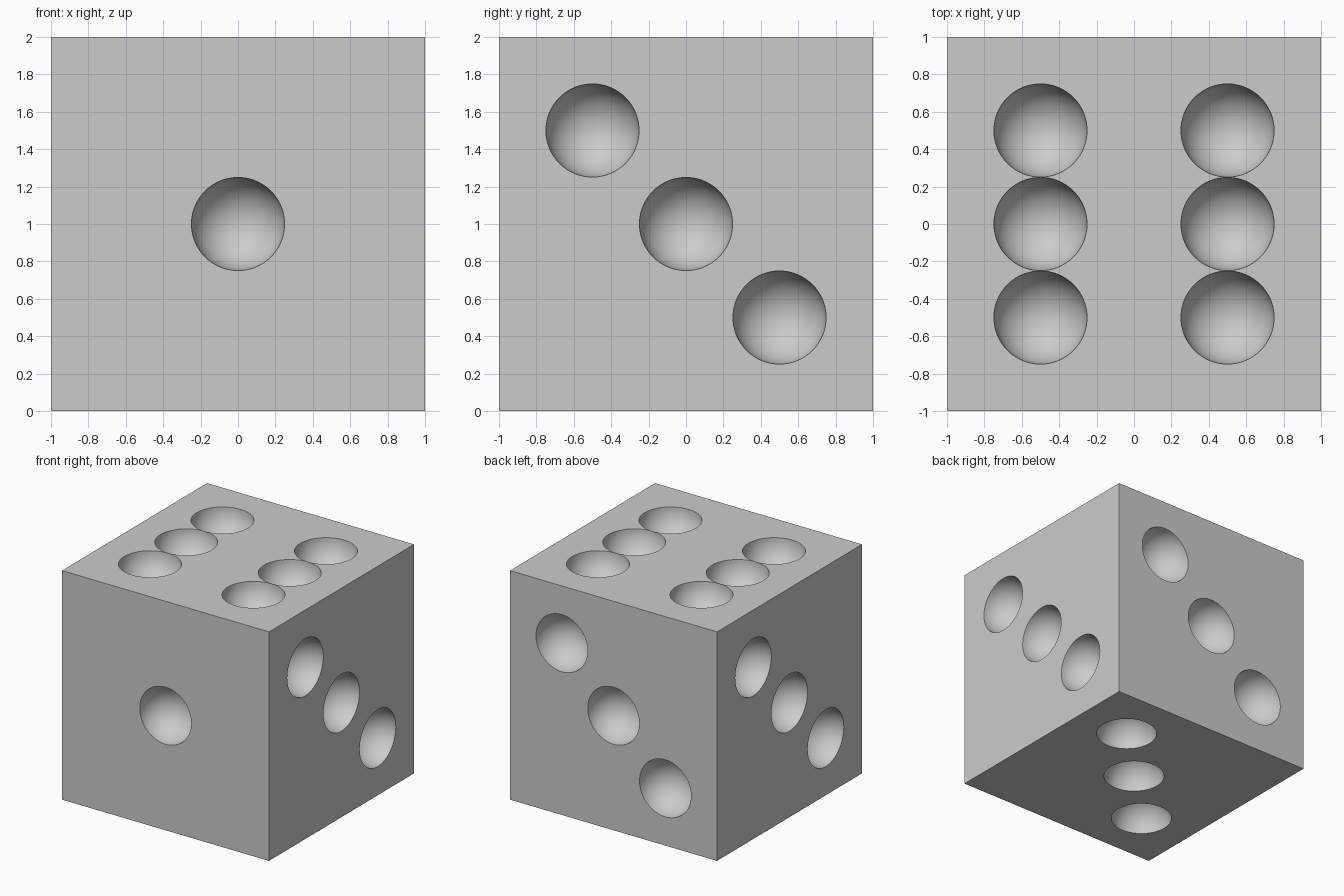
import bpy
import bmesh
from mathutils import Matrix, Vector

default = bpy.data.objects.get("Cube")
if default:
    bpy.data.objects.remove(default, do_unlink=True)

PIP_RADIUS = 0.249
CENTRE = Vector((0, 0, 1))
STEPS = (-0.5, 0, 0.5)

grey = bpy.data.materials.new("light_grey")
grey.use_nodes = True
colour = (0.6, 0.6, 0.6, 1)
grey.diffuse_color = colour
grey.node_tree.nodes["Principled BSDF"].inputs["Base Color"].default_value = colour


def add_object(name, bm):
    mesh = bpy.data.meshes.new(name)
    bm.to_mesh(mesh)
    bm.free()
    mesh.materials.append(grey)
    obj = bpy.data.objects.new(name, mesh)
    bpy.context.collection.objects.link(obj)
    return obj


# Cube body
bm = bmesh.new()
bmesh.ops.create_cube(bm, size=2, matrix=Matrix.Translation(CENTRE))
body = add_object("die_body", bm)

# Pip positions on each face, relative to the cube centre
pips = {
    (0, -1, 0): [(0, -1, 0)],
    (0, 1, 0): [(s, 1, s) for s in STEPS],
    (1, 0, 0): [(1, -s, s) for s in STEPS],
    (-1, 0, 0): [(-1, s, s) for s in STEPS],
    (0, 0, -1): [(s, s, -1) for s in STEPS],
    (0, 0, 1): [(x, y, 1) for x in (-0.5, 0.5) for y in STEPS],
}

# Spheres that hollow out the pips, poles along each face normal
bm = bmesh.new()
for normal, points in pips.items():
    turn = Vector((0, 0, 1)).rotation_difference(Vector(normal)).to_matrix().to_4x4()
    for point in points:
        place = Matrix.Translation(CENTRE + Vector(point)) @ turn
        bmesh.ops.create_uvsphere(bm, u_segments=64, v_segments=32,
                                  radius=PIP_RADIUS, matrix=place)
cutter = add_object("pip_cutter", bm)
cutter.hide_render = True

# Cut the hemispherical pips
cut = body.modifiers.new("pips", "BOOLEAN")
cut.operation = "DIFFERENCE"
cut.solver = "EXACT"
cut.object = cutter

bpy.ops.object.select_all(action="DESELECT")
body.select_set(True)
bpy.context.view_layer.objects.active = body
bpy.ops.object.modifier_apply(modifier=cut.name)
bpy.data.objects.remove(cutter, do_unlink=True)

# Smooth bowls with crisp rims and cube edges
bpy.ops.object.shade_smooth_by_angle()
